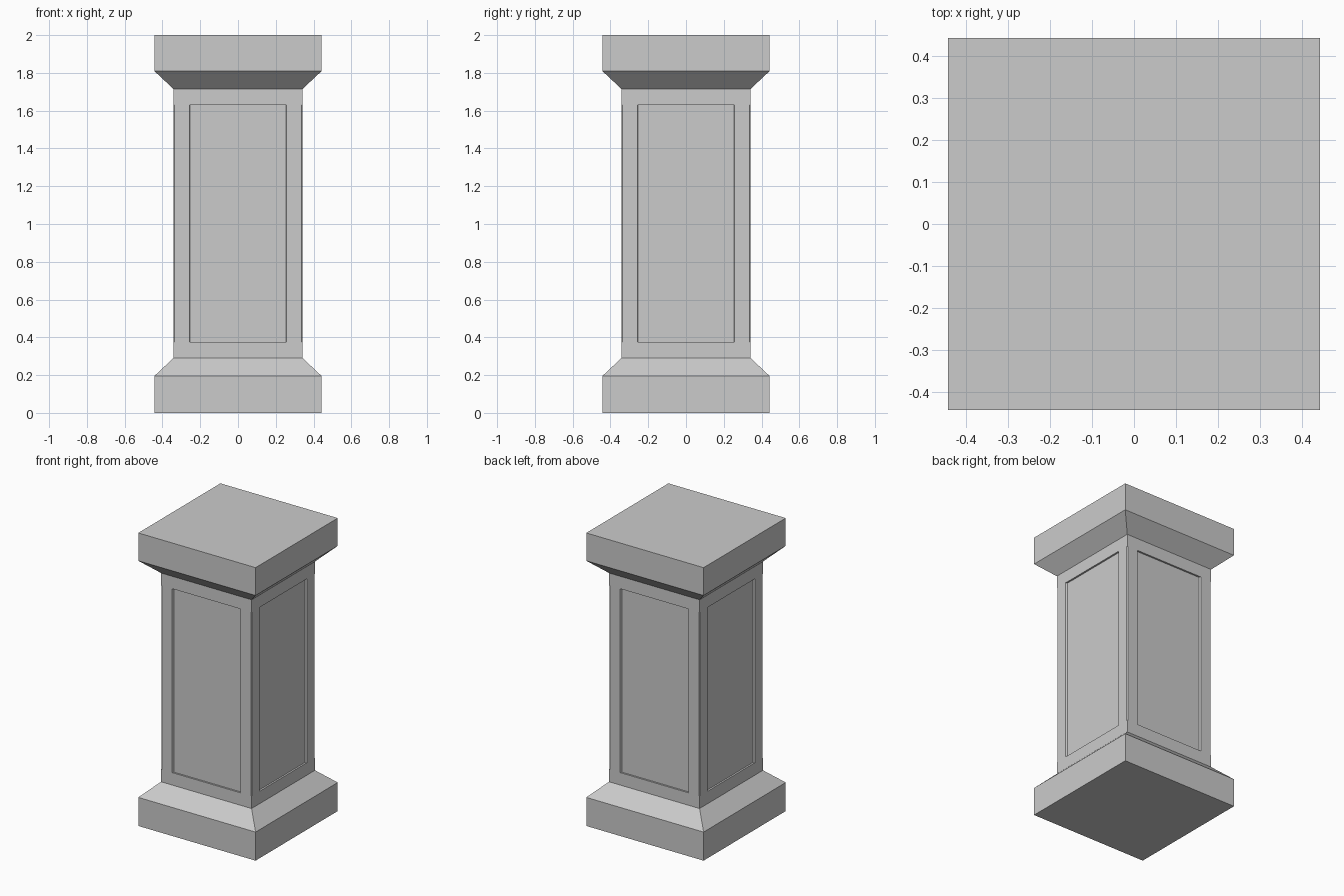
import bpy
import bmesh
from mathutils import Matrix, Vector
from math import radians

if "Cube" in bpy.data.objects:
    bpy.data.objects.remove(bpy.data.objects["Cube"])

BLOCK, NECK, HEIGHT = 0.443, 0.342, 2.0
PANEL_Z = (0.375, 1.63)


def stack(name, sections, cap=True):
    """Skin a list of equal-length rings of points into a solid."""
    bm = bmesh.new()
    rings = [[bm.verts.new(p) for p in ring] for ring in sections]
    n = len(rings[0])
    for a, b in zip(rings, rings[1:]):
        for i in range(n):
            j = (i + 1) % n
            bm.faces.new((a[i], a[j], b[j], b[i]))
    if cap:
        bm.faces.new(rings[0][::-1])
        bm.faces.new(rings[-1])
    bmesh.ops.recalc_face_normals(bm, faces=bm.faces)
    mesh = bpy.data.meshes.new(name)
    bm.to_mesh(mesh)
    bm.free()
    obj = bpy.data.objects.new(name, mesh)
    bpy.context.collection.objects.link(obj)
    return obj


def square(h, z):
    return [(-h, -h, z), (h, -h, z), (h, h, z), (-h, h, z)]


# Plinth: block, slope and neck band
plinth = [(BLOCK, 0), (BLOCK, 0.195), (NECK, 0.29), (NECK, PANEL_Z[0])]
stack("plinth", [square(h, z) for h, z in plinth])

# Capital: the plinth turned upside down
capital = [(NECK, PANEL_Z[1]), (NECK, 1.715), (BLOCK, 1.81), (BLOCK, HEIGHT)]
stack("capital", [square(h, z) for h, z in capital])

# Shaft: one side of the outline (bevelled corner, recessed panel), turned four times
side = [(-0.336, -NECK), (-0.258, -NECK), (-0.253, -0.330),
        (0.253, -0.330), (0.258, -NECK), (0.336, -NECK)]
outline = [Matrix.Rotation(radians(90 * k), 3, 'Z') @ Vector((x, y, 0))
           for k in range(4) for x, y in side]
stack("panelled_shaft", [[(p.x, p.y, z) for p in outline] for z in PANEL_Z], cap=False)
